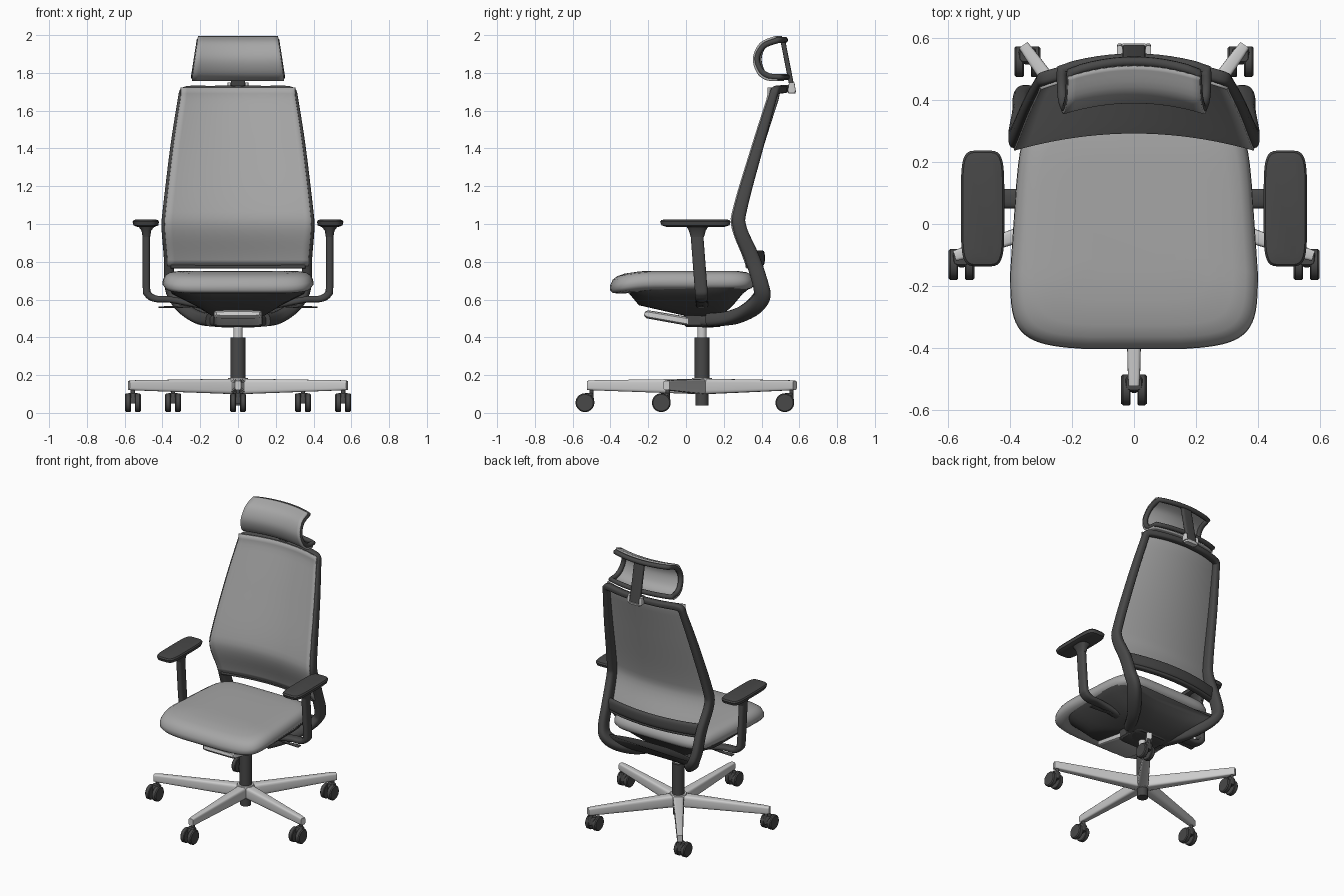
import bpy, math
from mathutils import Vector

cube = bpy.data.objects.get("Cube")
if cube:
    bpy.data.objects.remove(cube, do_unlink=True)


def material(name, v):
    m = bpy.data.materials.new(name)
    m.use_nodes = True
    m.diffuse_color = (v, v, v, 1)
    m.node_tree.nodes["Principled BSDF"].inputs["Base Color"].default_value = (v, v, v, 1)
    return m


FABRIC = material("grey fabric", 0.38)
DARK = material("dark plastic", 0.065)
SILVER = material("polished metal", 0.6)


def make(name, verts, faces, mat, angle=40):
    me = bpy.data.meshes.new(name)
    me.from_pydata([tuple(v) for v in verts], [], faces)
    me.materials.append(mat)
    ob = bpy.data.objects.new(name, me)
    bpy.context.collection.objects.link(ob)
    bpy.ops.object.select_all(action="DESELECT")
    ob.select_set(True)
    bpy.context.view_layer.objects.active = ob
    bpy.ops.object.mode_set(mode="EDIT")
    bpy.ops.mesh.select_all(action="SELECT")
    bpy.ops.mesh.normals_make_consistent(inside=False)
    bpy.ops.object.mode_set(mode="OBJECT")
    bpy.ops.object.shade_smooth_by_angle(angle=math.radians(angle))
    return ob


def loft(name, rings, mat, angle=40):
    """Skin a list of equal rings and cap both ends."""
    n = len(rings[0])
    faces = [(r * n + i, r * n + (i + 1) % n, (r + 1) * n + (i + 1) % n, (r + 1) * n + i)
             for r in range(len(rings) - 1) for i in range(n)]
    last = (len(rings) - 1) * n
    faces += [tuple(range(n)), tuple(range(last, last + n))]
    return make(name, [v for r in rings for v in r], faces, mat, angle)


def oval(a, b, n=16, e=2.0):
    """Superellipse section: e=2 is an ellipse, larger e is boxier."""
    out = []
    for i in range(n):
        t = 2 * math.pi * (i + 0.5) / n
        c, s = math.cos(t), math.sin(t)
        out.append((a * math.copysign(abs(c) ** (2 / e), c), b * math.copysign(abs(s) ** (2 / e), s)))
    return out


def spline(pts, steps=6):
    """Catmull-Rom through points of any dimension."""
    out = []
    for i in range(len(pts) - 1):
        p = [pts[max(i - 1, 0)], pts[i], pts[i + 1], pts[min(i + 2, len(pts) - 1)]]
        for k in range(steps):
            t = k / steps
            out.append(tuple(0.5 * (2 * b + (c - a) * t + (2 * a - 5 * b + 4 * c - d) * t * t
                                    + (3 * b - a - 3 * c + d) * t ** 3) for a, b, c, d in zip(*p)))
    return out + [tuple(pts[-1])]


def sweep(name, path, mat, ref=(0, 1, 0), n=16, e=3.0):
    """Path points are x, y, z, half width, half depth along ref."""
    rings = []
    for i, p in enumerate(path):
        a, b = path[max(i - 1, 0)], path[min(i + 1, len(path) - 1)]
        t = (Vector(b[:3]) - Vector(a[:3])).normalized()
        side = t.cross(Vector(ref)).normalized()
        deep = side.cross(t)
        rings.append([Vector(p[:3]) + side * u + deep * v for u, v in oval(p[3], p[4], n, e)])
    return loft(name, rings, mat)


def stack(name, levels, mat, x=0, y=0, n=24, e=2.0):
    """Horizontal sections: z, half x, half y."""
    return loft(name, [[(x + u, y + v, z) for u, v in oval(a, b, n, e)] for z, a, b in levels], mat)


def flip(p):
    return (-p[0],) + tuple(p[1:])


def sheet(name, fn, nu, nv, mat, thick):
    verts = [fn(2 * i / nu - 1, j / nv) for j in range(nv + 1) for i in range(nu + 1)]
    w = nu + 1
    faces = [(j * w + i, j * w + i + 1, (j + 1) * w + i + 1, (j + 1) * w + i)
             for j in range(nv) for i in range(nu)]
    ob = make(name, verts, faces, mat, 60)
    mod = ob.modifiers.new("thickness", "SOLIDIFY")
    mod.thickness, mod.offset = thick, 0


# Star base, gas column and twin-wheel casters
CY = 0.085
stack("base_hub", [(0.1, 0.05, 0.05), (0.17, 0.06, 0.06), (0.185, 0.052, 0.052)], SILVER, y=CY)
stack("column_foot", [(0.04, 0.035, 0.035), (0.11, 0.035, 0.035)], DARK, y=CY)
stack("column_sleeve", [(0.18, 0.04, 0.04), (0.4, 0.04, 0.04)], DARK, y=CY)
stack("column_piston", [(0.39, 0.025, 0.025), (0.5, 0.025, 0.025)], SILVER, y=CY)
for k in range(5):
    a = math.radians(72 * k - 90)
    dx, dy = math.cos(a), math.sin(a)
    sweep(f"base_leg_{k}", [(dx * r, CY + dy * r, z, w, h) for r, z, w, h in
                            ((0.02, 0.14, 0.036, 0.041), (0.3, 0.143, 0.027, 0.034),
                             (0.57, 0.146, 0.02, 0.027), (0.608, 0.146, 0.017, 0.024))],
          SILVER, ref=(0, 0, 1), e=5)
    px, py = dx * 0.585, CY + dy * 0.585
    stack(f"caster_stem_{k}", [(0.06, 0.012, 0.012), (0.13, 0.012, 0.012)], DARK, px, py, 12)
    stack(f"caster_hood_{k}", [(0.05, 0.012, 0.03), (0.095, 0.028, 0.025), (0.105, 0.024, 0.02)],
          DARK, px, py - 0.015, 16, 4)
    for s in (-1, 1):
        rings = [[(px + s * x, py - 0.035 + u, 0.054 + v) for u, v in oval(r, r, 24)]
                 for x, r in ((0.011, 0.046), (0.015, 0.05), (0.036, 0.05), (0.042, 0.044))]
        loft(f"caster_wheel_{k}_{s}", rings, DARK)

# Seat cushion: rounded outline, narrower at the rear, front edge rolled down
rings = []
for z, inset in ((0.65, 0.05), (0.66, 0.015), (0.68, 0), (0.705, 0.002), (0.73, 0.015),
                 (0.744, 0.04), (0.75, 0.08), (0.752, 0.16), (0.752, 0.26)):
    ring = []
    for u, v in oval(0.4 - inset, 0.385 - inset, 64, 6.5):
        taper = 1 - 0.09 * max(0, v + 0.1) / 0.45
        bow = 0.024 * (u / 0.4) ** 2 if v < 0 else 0
        drop = 0.028 * max(0, (-0.15 - v) / 0.23) ** 2
        ring.append((u * taper, v - 0.022 + bow * (-v / 0.385), z - drop))
    rings.append(ring)
loft("seat_cushion", rings, FABRIC, 60)

# Seat pan and tilt mechanism
loft("seat_pan", [[(u, yc + v, z) for u, v in oval(a, b, 32, 5)] for z, a, yc, b in
                  ((0.665, 0.37, 0, 0.345), (0.63, 0.35, 0, 0.3), (0.57, 0.23, 0, 0.25),
                   (0.515, 0.14, 0.09, 0.1))], DARK)
stack("tilt_housing", [(0.455, 0.12, 0.09), (0.465, 0.13, 0.1), (0.53, 0.13, 0.1)], DARK, y=0.09, e=8)
sweep("tilt_cover", [(0, -0.22, 0.526, 0.115, 0.01), (0, -0.205, 0.522, 0.128, 0.022),
                     (0, 0.04, 0.48, 0.128, 0.024)], SILVER, ref=(0, 0, 1), e=6)
for s in (-1, 1):
    sweep(f"lever_{s}", [(s * 0.18, 0.08, 0.57, 0.01, 0.006), (s * 0.33, 0.08, 0.56, 0.01, 0.006),
                         (s * 0.42, 0.08, 0.56, 0.02, 0.004)], DARK, ref=(0, 0, 1))

# Yoke plate between the two lower arms of the frame, its rear edge hollowed
yoke = spline([(0.05, 0.49, 0.12, 0.035, 0), (0.16, 0.49, 0.17, 0.035, 0), (0.27, 0.52, 0.23, 0.028, 0.02),
               (0.36, 0.565, 0.29, 0.025, 0.045), (0.405, 0.615, 0.34, 0.02, 0.05)])
loft("back_yoke", [[(u, y - dip * (1 - (u / hw) ** 2), z + v) for u, v in oval(hw, t, 32, 4)]
                   for y, z, hw, t, dip in yoke], DARK)

# Backrest frame: one loop from the yoke up a side, over the top and down
side = spline([(0.14, 0.12, 0.492, 0.035, 0.035), (0.21, 0.245, 0.505, 0.035, 0.04),
               (0.285, 0.345, 0.55, 0.033, 0.045), (0.338, 0.4, 0.61, 0.03, 0.045),
               (0.362, 0.395, 0.68, 0.028, 0.042),
               (0.366, 0.35, 0.82, 0.027, 0.04), (0.379, 0.285, 0.98, 0.026, 0.036),
               (0.372, 0.292, 1.09, 0.025, 0.034), (0.333, 0.385, 1.42, 0.024, 0.028),
               (0.294, 0.462, 1.68, 0.022, 0.022)])
top = spline([(0.294, 0.462, 1.68, 0.022, 0.022), (0.272, 0.475, 1.708, 0.022, 0.022),
              (0.14, 0.508, 1.712, 0.02, 0.022), (0, 0.52, 1.713, 0.02, 0.022)], 5)[1:]
half = side + top
sweep("back_frame", half + [flip(p) for p in reversed(half[:-1])], DARK)


def side_at(z):
    for a, b in zip(side, side[1:]):
        if a[2] <= z <= b[2]:
            t = (z - a[2]) / (b[2] - a[2])
            return [p + (q - p) * t for p, q in zip(a, b)]
    return side[-1]


def back_point(u, t):
    z = 0.78 + 0.942 * t
    x, y, _, _, d = side_at(z)
    return ((x + 0.008) * u, y - d - 0.003 + 0.055 * (1 - u * u), z)


sheet("back_panel", back_point, 20, 30, FABRIC, 0.01)

# Lumbar bar behind the panel and its lower edge strip
for name, z, h, y, d in (("lumbar_bar", 0.82, 0.04, 0.345, 0.018),
                         ("panel_lower_strip", 0.775, 0.012, 0.335, 0.02)):
    sweep(name, [(x * 0.36, y + 0.055 * (1 - x * x), z, h, d) for x in
                 [i / 8 - 1 for i in range(17)]], DARK)

# Armrests
for s in (-1, 1):
    stack(f"arm_pad_{s}", [(0.985, 0.047, 0.155), (0.993, 0.066, 0.18), (1.012, 0.07, 0.187),
                           (1.021, 0.064, 0.181), (1.025, 0.047, 0.16)], DARK, s * 0.488, 0.05, 40, 5)
    stack(f"arm_bracket_{s}", [(0.93, 0.02, 0.035), (0.965, 0.026, 0.045), (0.99, 0.045, 0.06)],
          DARK, s * 0.485, 0.06, 24, 3)
    post = spline([(0.485, 0.055, 0.98, 0.02, 0.034), (0.485, 0.078, 0.68, 0.02, 0.034),
                   (0.476, 0.082, 0.628, 0.02, 0.034), (0.435, 0.082, 0.604, 0.018, 0.032),
                   (0.36, 0.082, 0.6, 0.017, 0.032), (0.2, 0.085, 0.57, 0.018, 0.032)])
    sweep(f"arm_post_{s}", [(s * p[0],) + p[1:] for p in post], DARK)

# Headrest: curled fabric sheet with a tubular rim tucked inside the curl
curl = spline([(0.49, 1.762), (0.43, 1.768), (0.385, 1.805), (0.366, 1.88), (0.402, 1.955), (0.48, 1.99)], 5)


def head_point(u, t):
    y, z = curl[round(t * (len(curl) - 1))]
    return ((0.246 - 0.14 * (z - 1.75)) * u, y - 0.006 + 0.035 * (1 - u * u), z)


def rim_point(u, t):
    x, y, z = head_point(u, t)
    return (x * 0.955, y + 0.015, 1.878 + (z - 1.878) * 0.86)


sheet("headrest_pad", head_point, 16, len(curl) - 1, FABRIC, 0.012)
ts = [j / (len(curl) - 1) for j in range(len(curl))]
us = [i / 6 - 1 for i in range(1, 12)]
rim = ([rim_point(-1, t) for t in ts] + [rim_point(u, 1) for u in us]
       + [rim_point(1, t) for t in reversed(ts)] + [rim_point(-u, 0) for u in us])
cu = bpy.data.curves.new("headrest_rim", "CURVE")
cu.dimensions, cu.bevel_depth, cu.bevel_resolution = "3D", 0.016, 3
sp = cu.splines.new("POLY")
sp.points.add(len(rim) - 1)
for pt, co in zip(sp.points, rim):
    pt.co = (*co, 1)
sp.use_cyclic_u = True
cu.materials.append(DARK)
bpy.context.collection.objects.link(bpy.data.objects.new("headrest_rim", cu))

# Headrest stem, mount and two-cheeked clamp
sweep("headrest_stem", [(0, 0.512, 1.975, 0.038, 0.013), (0, 0.565, 1.705, 0.038, 0.013)], DARK, e=5)
stack("headrest_mount", [(1.7, 0.038, 0.03), (1.735, 0.038, 0.03)], DARK, 0, 0.53, 16, 5)
stack("clamp_plate", [(1.69, 0.045, 0.018), (1.706, 0.052, 0.022)], SILVER, 0, 0.56, 24, 5)
for s in (-1, 1):
    stack(f"clamp_cheek_{s}", [(1.7, 0.009, 0.022), (1.748, 0.009, 0.015)], SILVER, s * 0.046, 0.56, 16, 4)
